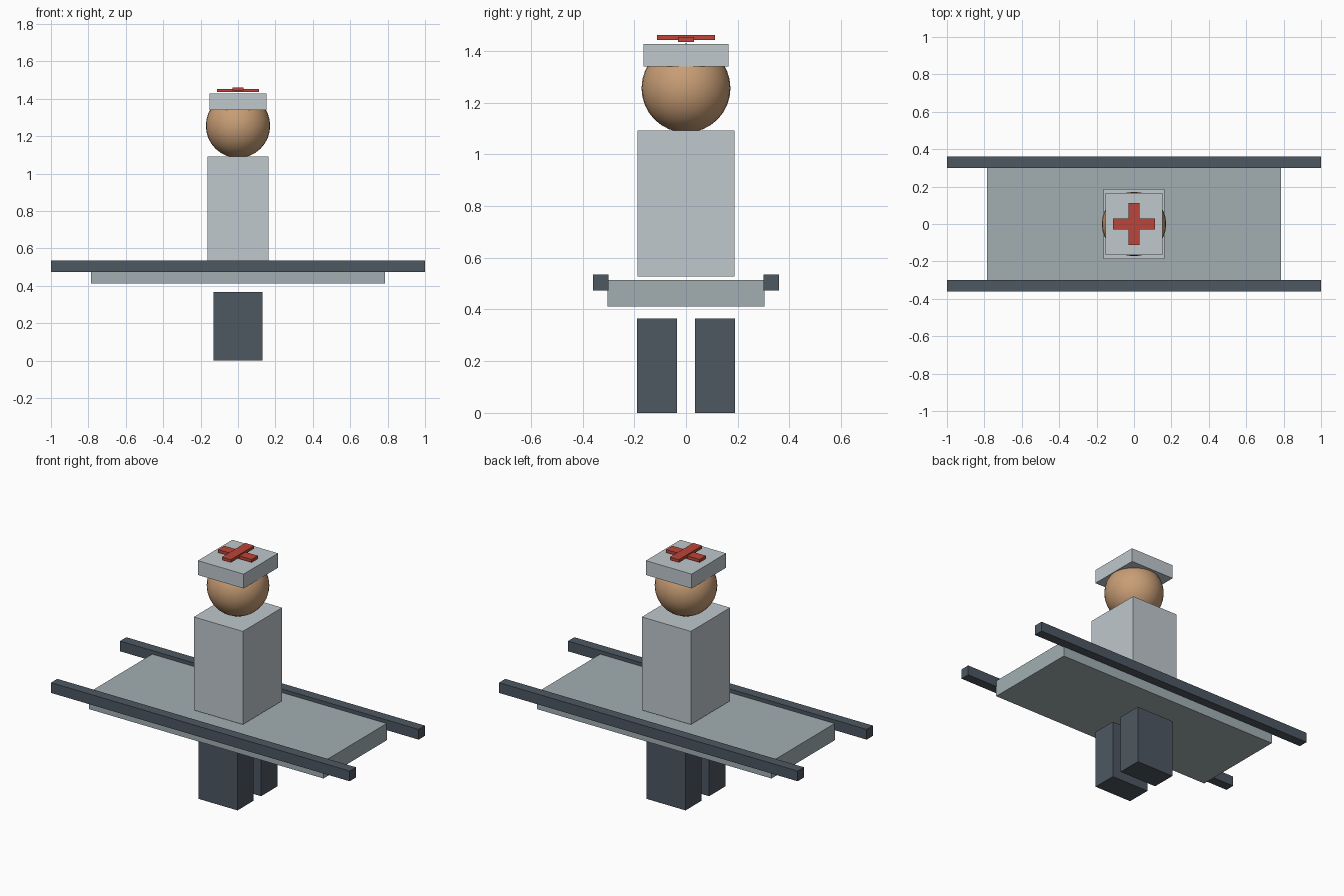
import bpy

if "Cube" in bpy.data.objects:
    bpy.data.objects.remove(bpy.data.objects["Cube"])


def material(name, rgb):
    m = bpy.data.materials.new(name)
    m.diffuse_color = (*rgb, 1)
    m.use_nodes = True
    m.node_tree.nodes["Principled BSDF"].inputs["Base Color"].default_value = m.diffuse_color
    return m


slate = material("slate", (0.075, 0.095, 0.12))
canvas = material("canvas", (0.36, 0.43, 0.45))
cloth = material("cloth", (0.52, 0.58, 0.61))
skin = material("skin", (0.58, 0.34, 0.18))
red = material("red", (0.50, 0.06, 0.04))


def box(name, x, y, z, mat):
    """Box from (low, high) ranges on each axis."""
    spans = (x, y, z)
    bpy.ops.mesh.primitive_cube_add(size=1, location=[(a + b) / 2 for a, b in spans])
    ob = bpy.context.object
    ob.name = name
    ob.scale = [b - a for a, b in spans]
    bpy.ops.object.transform_apply(location=False, rotation=False, scale=True)
    ob.data.materials.append(mat)
    return ob


def sym(h):
    return (-h, h)


# Legs and carrying poles, one on each side
for side, label in ((-1, "near"), (1, "far")):
    def span(a, b):
        return tuple(sorted((side * a, side * b)))
    box(f"leg_{label}", sym(0.13), span(0.035, 0.19), (0, 0.366), slate)
    box(f"pole_{label}", sym(1.0), span(0.30, 0.36), (0.474, 0.536), slate)

# Stretcher bed
box("stretcher_bed", sym(0.785), sym(0.304), (0.412, 0.514), canvas)

# Torso
box("torso", sym(0.164), sym(0.188), (0.528, 1.092), cloth)

# Head
bpy.ops.mesh.primitive_uv_sphere_add(segments=32, ring_count=16, radius=0.172,
                                     location=(0, 0, 1.256))
head = bpy.context.object
head.name = "head"
head.data.materials.append(skin)
bpy.ops.object.shade_smooth()

# Cap with crossed bars floating just above it
box("cap", sym(0.153), sym(0.165), (1.34, 1.427), cloth)
box("cross_bar_wide", sym(0.112), sym(0.03), (1.435, 1.453), red)
box("cross_bar_deep", sym(0.03), sym(0.112), (1.443, 1.461), red)
